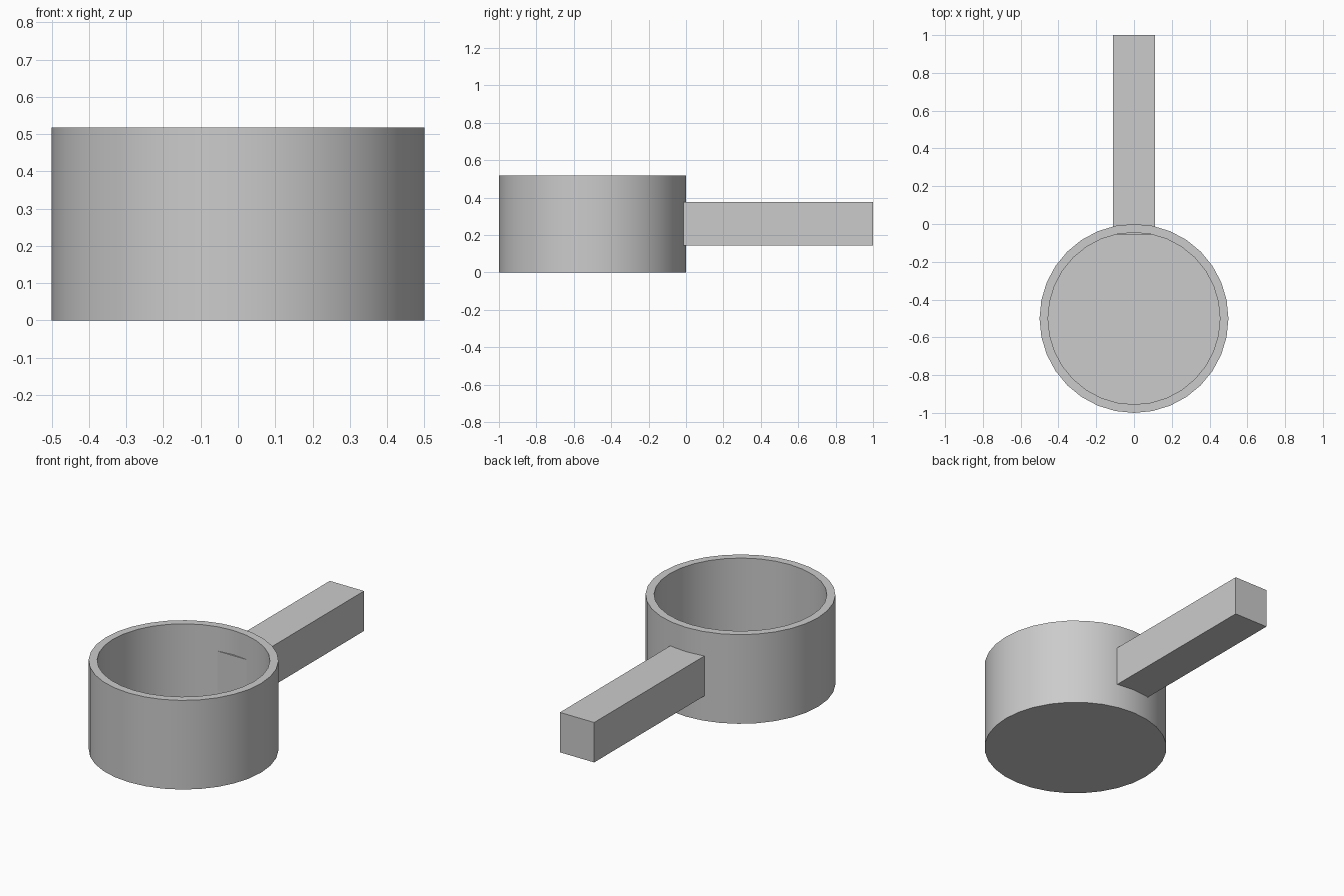
import bpy
import bmesh
from math import cos, sin, tau, radians

cube = bpy.data.objects.get("Cube")
if cube:
    bpy.data.objects.remove(cube, do_unlink=True)

grey = bpy.data.materials.new("light grey")
grey.use_nodes = True
grey.diffuse_color = (0.6, 0.6, 0.6, 1)
grey.node_tree.nodes["Principled BSDF"].inputs["Base Color"].default_value = grey.diffuse_color

SIDES = 32
CENTRE_Y = -0.5


def add_object(name, bm):
    bmesh.ops.recalc_face_normals(bm, faces=bm.faces[:])
    mesh = bpy.data.meshes.new(name)
    bm.to_mesh(mesh)
    bm.free()
    mesh.materials.append(grey)
    obj = bpy.data.objects.new(name, mesh)
    bpy.context.collection.objects.link(obj)
    return obj


# Cup: outer wall, rim, inner wall and floor from a (radius, height) profile
profile = [(0.5, 0), (0.5, 0.518), (0.455, 0.518), (0.455, 0.045)]
bm = bmesh.new()
rings = [[bm.verts.new((r * cos(tau * i / SIDES), CENTRE_Y + r * sin(tau * i / SIDES), z))
          for i in range(SIDES)] for r, z in profile]
for lower, upper in zip(rings, rings[1:]):
    for i in range(SIDES):
        j = (i + 1) % SIDES
        bm.faces.new((lower[i], lower[j], upper[j], upper[i]))
bm.faces.new(rings[0])
bm.faces.new(rings[-1])
cup = add_object("cup", bm)

bpy.ops.object.select_all(action='DESELECT')
cup.select_set(True)
bpy.context.view_layer.objects.active = cup
bpy.ops.object.shade_smooth_by_angle(angle=radians(30))

# Handle: square bar whose inner end just pokes through the cup wall
low, high = (-0.11, -0.055, 0.145), (0.11, 1.0, 0.377)
bm = bmesh.new()
bmesh.ops.create_cube(bm, size=1)
for v in bm.verts:
    v.co = [b if c > 0 else a for a, b, c in zip(low, high, v.co)]
add_object("handle", bm)
